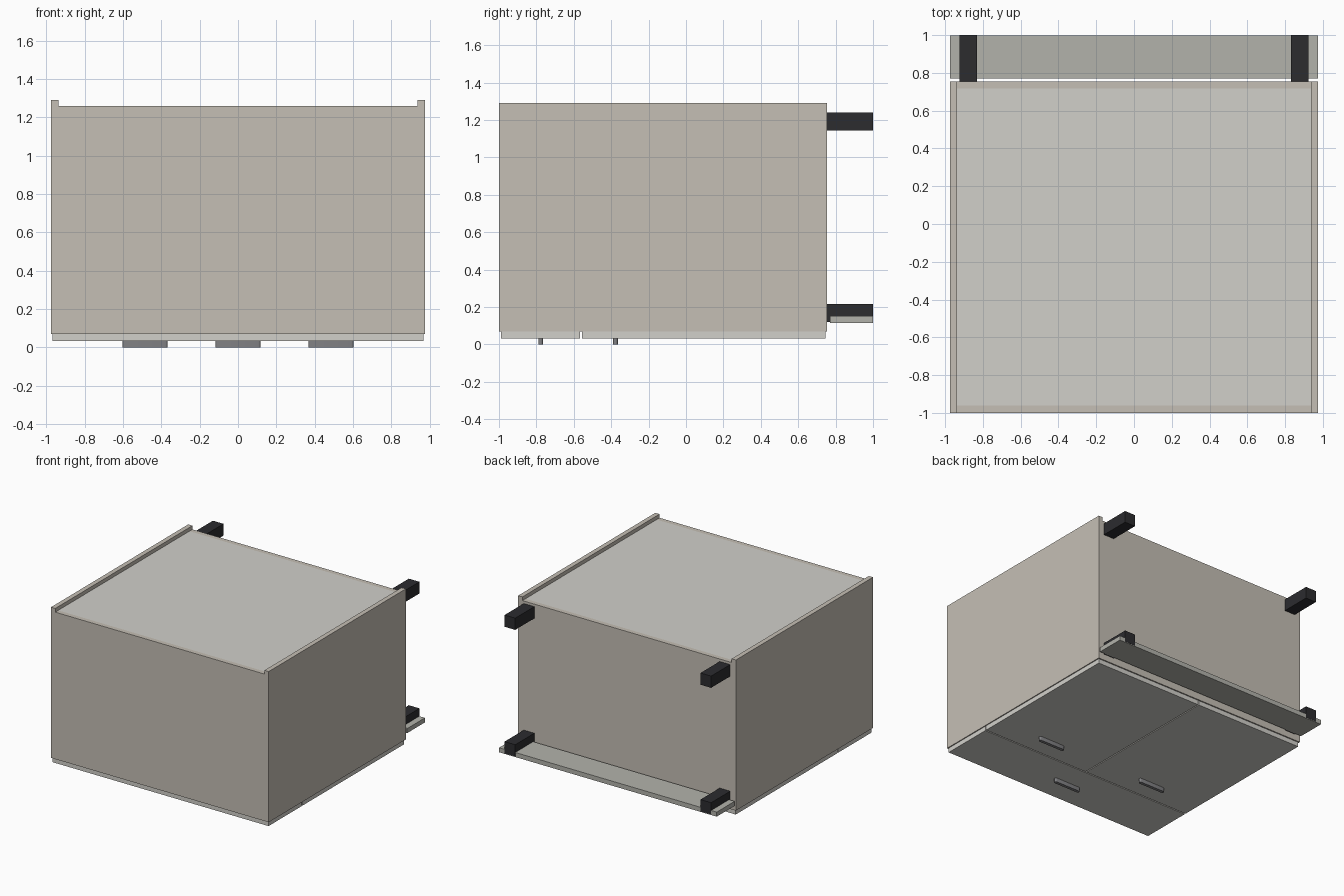
import bpy, bmesh, math

if "Cube" in bpy.data.objects:
    bpy.data.objects.remove(bpy.data.objects["Cube"])


def material(name, rgb):
    m = bpy.data.materials.new(name)
    m.diffuse_color = (*rgb, 1)
    m.use_nodes = True
    m.node_tree.nodes["Principled BSDF"].inputs["Base Color"].default_value = m.diffuse_color
    return m


TAN = material("carcass_tan", (0.56, 0.52, 0.46))
PALE = material("front_pale", (0.64, 0.63, 0.59))
GREY = material("plinth_grey", (0.45, 0.45, 0.41))
METAL = material("handle_metal", (0.22, 0.22, 0.23))
BLACK = material("leg_black", (0.025, 0.025, 0.028))


def finish(name, bm, mat):
    bmesh.ops.recalc_face_normals(bm, faces=bm.faces)
    me = bpy.data.meshes.new(name)
    bm.to_mesh(me)
    bm.free()
    me.materials.append(mat)
    ob = bpy.data.objects.new(name, me)
    bpy.context.collection.objects.link(ob)
    return ob


def box(name, x, y, z, mat):
    bm = bmesh.new()
    bmesh.ops.create_cube(bm, size=1)
    for v in bm.verts:
        v.co = [(a + b) / 2 + c * (b - a) for c, (a, b) in zip(v.co, (x, y, z))]
    return finish(name, bm, mat)


def handle(name, cx, cy, length=0.236, r=0.0125, height=0.034):
    # Rounded-end bar, extruded up from z = 0 to the front panel
    bm = bmesh.new()
    pts = []
    for side in (1, -1):
        for i in range(9):
            a = -math.pi / 2 + math.pi * i / 8
            pts.append((cx + side * (length / 2 - r + r * math.cos(a)),
                        cy + side * r * math.sin(a), 0))
    face = bm.faces.new([bm.verts.new(p) for p in pts])
    ext = bmesh.ops.extrude_face_region(bm, geom=[face])
    bmesh.ops.translate(bm, vec=(0, 0, height),
                        verts=[g for g in ext["geom"] if isinstance(g, bmesh.types.BMVert)])
    ob = finish(name, bm, METAL)
    bpy.ops.object.select_all(action='DESELECT')
    ob.select_set(True)
    bpy.context.view_layer.objects.active = ob
    bpy.ops.object.shade_smooth_by_angle(angle=math.radians(35))


# Carcass panels (the cabinet lies face down, its feet toward +y)
inner = (-0.937, 0.937)
box("top_panel", inner, (-1.0, -0.962), (0.07, 1.26), TAN)
box("bottom_panel", inner, (0.717, 0.755), (0.07, 1.26), TAN)
box("back_panel", inner, (-0.962, 0.717), (1.24, 1.26), PALE)

# Mirrored parts: sides, doors, door handles and legs
for s, label in ((-1, "left"), (1, "right")):
    def span(a, b):
        return tuple(sorted((s * a, s * b)))
    box(label + "_side_panel", span(0.937, 0.975), (-1.0, 0.755), (0.07, 1.29), TAN)
    box(label + "_door", span(0.004, 0.967), (-0.557, 0.745), (0.033, 0.07), PALE)
    handle(label + "_door_handle", s * 0.485, -0.377)
    for z, pos in (((0.12, 0.215), "front"), ((1.145, 1.24), "rear")):
        box(f"{label}_{pos}_leg", span(0.83, 0.925), (0.755, 1.0), z, BLACK)

# Drawer front, its handle and the toe-kick plinth
box("drawer_front", (-0.967, 0.967), (-0.99, -0.566), (0.033, 0.07), PALE)
handle("drawer_handle", 0, -0.777)
box("plinth", (-0.975, 0.975), (0.77, 0.999), (0.115, 0.152), GREY)
